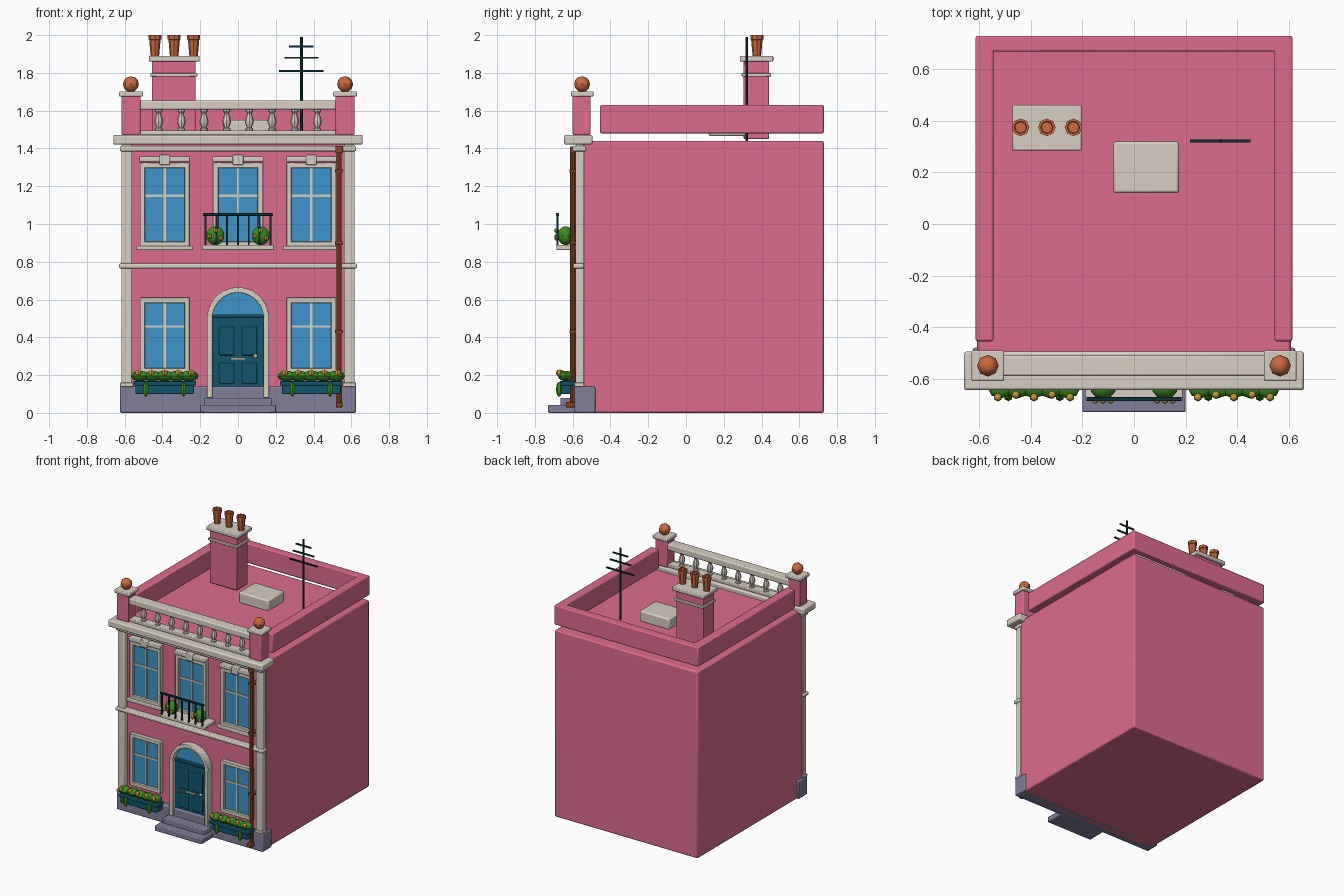
import bpy, bmesh
from math import pi, sin, cos
from mathutils import Matrix

if "Cube" in bpy.data.objects:
    bpy.data.objects.remove(bpy.data.objects["Cube"])

COLORS = dict(pink=(.72, .15, .27), cream=(.67, .62, .54), stone=(.22, .21, .32), glass=(.05, .30, .58),
              teal=(.006, .09, .155), iron=(.004, .03, .04), green=(.045, .26, .015), yellow=(.52, .32, .04),
              clay=(.58, .14, .05), pipe=(.26, .06, .02))
MATS = {}
for key, rgb in COLORS.items():
    MATS[key] = bpy.data.materials.new(key)
    MATS[key].diffuse_color = (*rgb, 1)


def finish(name, bm, mat, bevel=0, smooth=True):
    bmesh.ops.recalc_face_normals(bm, faces=bm.faces[:])
    me = bpy.data.meshes.new(name)
    bm.to_mesh(me)
    bm.free()
    me.materials.append(MATS[mat])
    ob = bpy.data.objects.new(name, me)
    bpy.context.collection.objects.link(ob)
    if bevel:
        mod = ob.modifiers.new("bevel", 'BEVEL')
        mod.width, mod.segments, mod.limit_method = bevel, 2, 'ANGLE'
    if smooth:
        bpy.ops.object.select_all(action='DESELECT')
        ob.select_set(True)
        bpy.context.view_layer.objects.active = ob
        bpy.ops.object.shade_smooth_by_angle(angle=.6)
    return ob


def box(name, x, y, z, mat, bevel=.004):
    bm = bmesh.new()
    bmesh.ops.create_cube(bm, size=1)
    for v in bm.verts:
        for i, (a, b) in enumerate((x, y, z)):
            v.co[i] = (a + b) / 2 + v.co[i] * (b - a)
    return finish(name, bm, mat, bevel)


def prism(name, pts, vec, mat, bevel=.004):
    """Extrude a flat outline (3D points) along vec."""
    bm = bmesh.new()
    f = bm.faces.new([bm.verts.new(p) for p in pts])
    ext = bmesh.ops.extrude_face_region(bm, geom=[f])
    bmesh.ops.translate(bm, vec=vec, verts=[g for g in ext['geom'] if isinstance(g, bmesh.types.BMVert)])
    return finish(name, bm, mat, bevel)


def lathe(name, profile, at, mat, n=8):
    """Revolve (radius, z) pairs around a vertical axis, closed at both ends."""
    bm = bmesh.new()
    rings = [[bm.verts.new((at[0] + r * cos(2 * pi * i / n), at[1] + r * sin(2 * pi * i / n), z))
              for i in range(n)] for r, z in profile]
    for a, b in zip(rings, rings[1:]):
        for i in range(n):
            bm.faces.new((a[i], a[(i + 1) % n], b[(i + 1) % n], b[i]))
    bm.faces.new(rings[0])
    bm.faces.new(rings[-1])
    return finish(name, bm, mat)


def ball(name, at, r, mat, n=8, scale=(1, 1, 1)):
    bm = bmesh.new()
    bmesh.ops.create_uvsphere(bm, u_segments=n, v_segments=max(6, n - 2), radius=r,
                              matrix=Matrix.Translation(at) @ Matrix.Diagonal((*scale, 1)))
    return finish(name, bm, mat)


WALL = -.55

# main block and plinth
box("house_body", (-.61, .61), (WALL, .73), (0, 1.44), "pink", .01)
box("plinth", (-.625, .625), (-.59, -.48), (0, .14), "stone", .008)

# U-shaped roof parapet
prism("roof_parapet", [(x, y, 1.48) for x, y in (
    (-.615, -.455), (-.615, .73), (.615, .73), (.615, -.455),
    (.545, -.455), (.545, .67), (-.545, .67), (-.545, -.455))], (0, 0, .15), "pink", .008)

# cornice, string course and pilasters
box("cornice", (-.66, .66), (-.645, -.495), (1.42, 1.472), "cream", .01)
box("cornice_moulding", (-.625, .625), (-.60, -.53), (1.385, 1.412), "cream", .006)
box("string_course", (-.63, .63), (-.598, -.54), (.765, .79), "cream", .007)
for s in (-1, 1):
    x = sorted((s * .56, s * .618))
    box("pilaster", x, (-.585, -.54), (.14, 1.42), "cream", .006)
    box("pilaster_base", (x[0] - .006, x[1] + .006), (-.59, -.54), (.138, .16), "cream")

# balustrade with corner posts and ball finials
box("balustrade_bottom_rail", (-.52, .52), (-.585, -.515), (1.472, 1.495), "cream", .005)
box("balustrade_top_rail", (-.52, .52), (-.59, -.51), (1.605, 1.655), "cream", .008)
for i in range(8):
    lathe("baluster", [(.02, 1.492), (.02, 1.505), (.013, 1.51), (.024, 1.54), (.02, 1.56),
                       (.011, 1.585), (.02, 1.597), (.02, 1.607)], (-.42 + .12 * i, -.55), "cream")
for s in (-1, 1):
    c = .567 * s
    box("corner_post", (c - .05, c + .05), (-.60, -.505), (1.472, 1.678), "pink", .006)
    box("corner_post_cap", (c - .063, c + .063), (-.61, -.49), (1.675, 1.702), "cream", .006)
    ball("finial_ball", (c, -.55, 1.74), .042, "clay")

# chimney with pots
box("chimney_stack", (-.455, -.225), (.305, .44), (1.45, 1.865), "pink", .006)
box("chimney_band", (-.463, -.215), (.295, .45), (1.78, 1.80), "cream")
box("chimney_cap", (-.472, -.203), (.285, .462), (1.86, 1.89), "cream", .006)
for x in (-.44, -.338, -.235):
    lathe("chimney_pot", [(.022, 1.885), (.03, 1.975), (.034, 1.977), (.034, 2.0), (.024, 2.0), (.022, 1.96)],
          (x, .375), "clay")

# roof hatch and aerial
box("roof_hatch", (-.08, .175), (.12, .32), (1.465, 1.55), "cream", .01)
lathe("aerial_mast", [(.008, 1.44), (.008, 1.99)], (.335, .322), "iron", 6)
for z, h in ((1.81, .117), (1.88, .09), (1.94, .065)):
    box("aerial_bar", (.335 - h, .335 + h), (.317, .327), (z - .005, z + .005), "iron", 0)


def window(cx, z0, z1, bar, hood):
    w, t = .132, .028
    box("window_glass", (cx - .115, cx + .115), (-.56, -.54), (z0 + .015, z1 - .015), "glass", 0)
    for s in (-1, 1):
        box("window_jamb", sorted((cx + s * w, cx + s * (w - t))), (-.58, -.54), (z0, z1), "cream")
    box("window_head", (cx - w, cx + w), (-.58, -.54), (z1 - t, z1), "cream")
    box("window_foot", (cx - w, cx + w), (-.58, -.54), (z0, z0 + t), "cream")
    box("window_mullion", (cx - .006, cx + .006), (-.567, -.54), (z0 + t, z1 - t), "cream", 0)
    box("window_transom", (cx - .105, cx + .105), (-.567, -.54), (bar - .006, bar + .006), "cream", 0)
    if hood:
        box("window_hood", (cx - .135, cx + .135), (-.595, -.54), (z1 + .005, z1 + .032), "cream", .005)
        box("window_keystone", (cx - .028, cx + .028), (-.60, -.54), (z1 - .012, z1 + .042), "cream", .005)
        box("window_sill", (cx - .15, cx + .15), (-.60, -.54), (z0 - .018, z0 + .004), "cream", .005)


for cx in (-.388, 0, .388):
    window(cx, .88, 1.325, 1.15, True)
    if cx:
        window(cx, .21, .61, .457, False)
        # flower box with trailing plants
        box("flower_box", (cx - .155, cx + .155), (-.66, -.585), (.10, .155), "teal", .005)
        box("flower_box_rim", (cx - .165, cx + .165), (-.668, -.585), (.145, .17), "teal", .005)
        for i in range(5):
            dx = (i - 2) * .065
            ball("flower_leaves", (cx + dx, -.635, .195), .045, "green", 8, (1.1, .95, .62))
            ball("flower", (cx + (i - 2) * .07, -.672 + .01 * (i % 2), .212), .017, "yellow", 6)
        for s in (-1, 1):
            ball("trailing_leaf", (cx + s * .1, -.672, .125), .04, "green", 6, (.4, .4, 1))

# arched doorway
R, CZ = .165, .50


def arc(r, y, back=False):
    pts = [(r * cos(pi * i / 20), y, CZ + r * sin(pi * i / 20)) for i in range(21)]
    return pts[::-1] if back else pts


prism("door_surround", [(R, -.54, .08)] + arc(R, -.54) + [(-R, -.54, .08), (-.135, -.54, .08)]
      + arc(.135, -.54, True) + [(.135, -.54, .08)], (0, -.063, 0), "cream", .005)
prism("fanlight", arc(.137, -.54), (0, -.022, 0), "glass", 0)
box("door_transom", (-.136, .136), (-.585, -.54), (.505, .522), "teal")
box("door_leaf", (-.136, .136), (-.572, -.54), (.135, .51), "teal", 0)
for s in (-1, 1):
    for z in ((.155, .265), (.305, .455)):
        box("door_panel", sorted((s * .02, s * .10)), (-.58, -.56), z, "teal", .006)
box("door_plate", (-.04, .04), (-.585, -.57), (.28, .292), "cream", .002)
ball("door_knob", (.092, -.588, .30), .012, "cream")
box("upper_step", (-.18, .18), (-.665, -.56), (.03, .08), "stone", .006)
box("lower_step", (-.20, .20), (-.73, -.56), (0, .042), "stone", .006)

# balcony with railing and potted shrubs
box("balcony_slab", (-.19, .19), (-.685, -.54), (.862, .89), "cream", .006)
box("balcony_rail", (-.185, .185), (-.687, -.672), (1.043, 1.057), "iron", .002)
for i in range(7):
    x = -.172 + .0573 * i
    box("balcony_bar", (x - .005, x + .005), (-.685, -.675), (.885, 1.047), "iron", 0)
for s in (-1, 1):
    ball("balcony_shrub", (s * .12, -.637, .938), .05, "green", 10, (1, .85, 1))
    for dx, dz in ((0, .025), (.03, -.015), (-.03, -.005)):
        ball("balcony_flower", (s * .12 + dx, -.685, .94 + dz), .013, "yellow", 6)

# drainpipe with hopper, brackets and shoe
lathe("drainpipe", [(.014, .04), (.014, 1.385)], (.535, -.60), "pipe")
box("drainpipe_hopper", (.515, .555), (-.615, -.57), (1.375, 1.41), "pipe")
box("drainpipe_shoe", (.518, .552), (-.635, -.585), (.028, .058), "pipe")
for z in (.43, .90, 1.28):
    box("drainpipe_bracket", (.514, .556), (-.616, -.54), (z - .008, z + .008), "pipe", .002)

for m in bpy.data.materials:
    if m.users and not m.is_grease_pencil:
        m.use_nodes = True
        m.node_tree.nodes["Principled BSDF"].inputs["Base Color"].default_value = m.diffuse_color
